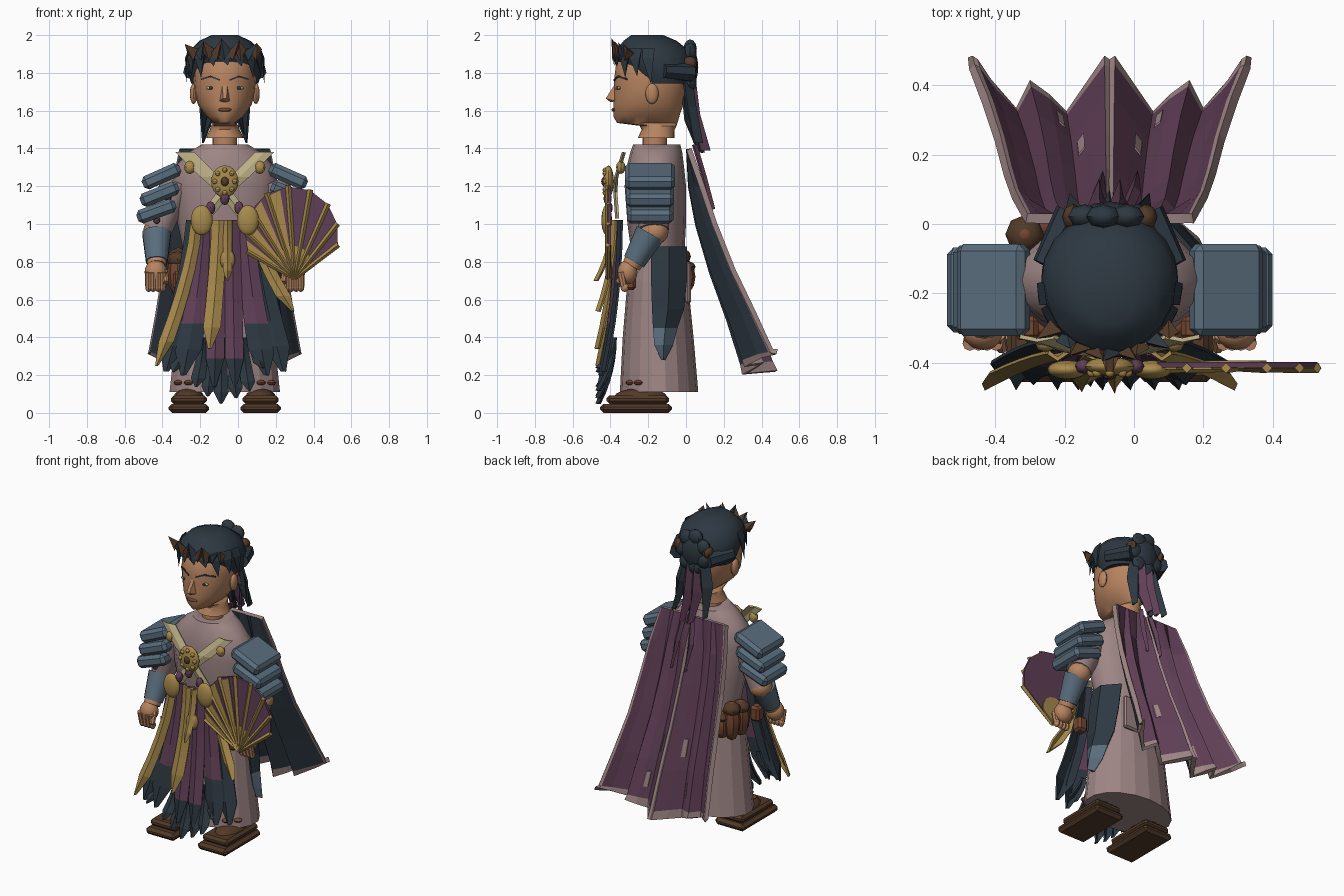
import bpy, bmesh, math
from mathutils import Matrix, Vector

if "Cube" in bpy.data.objects:
    bpy.data.objects.remove(bpy.data.objects["Cube"])
CENTRE = -0.07  # body centreline


def material(name, hexcode):
    lin = [((int(hexcode[i:i + 2], 16) / 255 + .055) / 1.055) ** 2.4 for i in (0, 2, 4)]
    m = bpy.data.materials.new(name)
    m.use_nodes = True
    m.diffuse_color = (*lin, 1)
    m.node_tree.nodes["Principled BSDF"].inputs["Base Color"].default_value = (*lin, 1)
    return m


pink = material("dusty pink cloth", "9E8585")
purple = material("plum cloth", "603F56")
dark = material("dark slate hair and cloth", "2D3841")
slate = material("blue grey armour", "596D7D")
gold = material("old gold", "A88A4C")
cream = material("cream strap", "BBAE84")
brown = material("dark brown leather", "523A28")
pouch_brown = material("red brown leather", "744630")
skin = material("skin", "B78460")


def finish(name, bm, mats, smooth=True, keep=False):
    if not keep:
        bmesh.ops.recalc_face_normals(bm, faces=bm.faces)
    mesh = bpy.data.meshes.new(name)
    bm.to_mesh(mesh)
    bm.free()
    for m in mats if isinstance(mats, tuple) else (mats,):
        mesh.materials.append(m)
    if smooth:
        mesh.shade_smooth()
        mesh.set_sharp_from_angle(angle=math.radians(38))
    ob = bpy.data.objects.new(name, mesh)
    bpy.context.collection.objects.link(ob)
    ob.location.x = CENTRE
    return ob


def loft(name, rings, mat, n=20, smooth=True):
    """Stack of ellipses: height, half width, front y, back y."""
    bm = bmesh.new()
    loops = []
    for z, rx, front, back in rings:
        angles = [math.tau * k / n for k in range(n)]
        loops.append([bm.verts.new((rx * math.sin(a), (front + back) / 2 + (back - front) / 2 * math.cos(a), z))
                      for a in angles])
    for a, b in zip(loops, loops[1:]):
        for k in range(n):
            bm.faces.new((a[k], a[k - 1], b[k - 1], b[k]))
    bm.faces.new(loops[0])
    bm.faces.new(loops[-1])
    return finish(name, bm, mat, smooth)


def ball(name, loc, size, mat, n=12):
    bm = bmesh.new()
    bmesh.ops.create_uvsphere(bm, u_segments=n, v_segments=n // 2 + 2, radius=1,
                              matrix=Matrix.Translation(loc) @ Matrix.Diagonal((*size, 1)))
    return finish(name, bm, mat)


def limb(name, a, b, r1, r2, mat, n=12):
    a, b = Vector(a), Vector(b)
    turn = (b - a).to_track_quat('Z', 'Y').to_matrix().to_4x4()
    bm = bmesh.new()
    bmesh.ops.create_cone(bm, cap_ends=True, segments=n, radius1=r1, radius2=r2, depth=(b - a).length,
                          matrix=Matrix.Translation((a + b) / 2) @ turn)
    return finish(name, bm, mat)


def box(name, loc, size, mat, tilt=0, bevel=.015):
    bm = bmesh.new()
    bmesh.ops.create_cube(bm, size=1, matrix=Matrix.Diagonal((*size, 1)))
    bmesh.ops.bevel(bm, geom=bm.edges[:], offset=bevel, segments=1, affect='EDGES')
    bm.transform(Matrix.Translation(loc) @ Matrix.Rotation(tilt, 4, 'Y'))
    return finish(name, bm, mat, False)


def hull(name, points, mat):
    bm = bmesh.new()
    bmesh.ops.convex_hull(bm, input=[bm.verts.new(p) for p in points])
    return finish(name, bm, mat, False)


def ribbon(name, points, widths, mats, tip=None, across=(1, 0, 0), ridge=(0, -.02, 0), thick=.012):
    """Folded band along a path; faces below the tip height take the second colour."""
    bm = bmesh.new()
    across, ridge = Vector(across), Vector(ridge)
    rows = [[bm.verts.new(Vector(p) + across * w * k + ridge * (1 - abs(2 * k))) for k in (-.5, 0, .5)]
            for p, w in zip(points, widths)]
    for a, b in zip(rows, rows[1:]):
        for k in (0, 1):
            f = bm.faces.new((a[k], a[k + 1], b[k + 1], b[k]))
            if tip and f.calc_center_median().z < tip:
                f.material_index = 1
    ob = finish(name, bm, mats, False)
    ob.modifiers.new("thickness", 'SOLIDIFY').thickness = thick


# Head, neck and face
loft("head", [(1.455, .1, -.255, -.06), (1.5, .078, -.235, -.06), (1.52, .075, -.245, -.05), (1.535, .055, -.365, -.045),
              (1.57, .1, -.385, -.035), (1.63, .142, -.385, -.015), (1.7, .16, -.382, .0), (1.77, .166, -.38, .01),
              (1.85, .16, -.37, .0), (1.93, .1, -.3, -.08)], skin)
loft("neck", [(1.38, .065, -.23, -.1), (1.5, .065, -.23, -.1)], skin)
hull("nose", [(-.012, -.37, 1.75), (.012, -.37, 1.75), (-.03, -.37, 1.65), (.03, -.37, 1.65),
              (-.01, -.425, 1.665), (.01, -.425, 1.665), (0, -.4, 1.645)], skin)
ball("lips", (0, -.38, 1.605), (.036, .014, .011), pouch_brown)


def face_y(x):
    return -.185 - .195 * math.sqrt(1 - (x / .165) ** 2)


for s in (-1, 1):
    ball("ear", (s * .165, -.18, 1.69), (.02, .035, .055), skin)
    ball("eye", (s * .075, face_y(.075) + .005, 1.72), (.026, .01, .009), cream)
    ball("iris", (s * .075, face_y(.075) - .004, 1.72), (.01, .006, .009), dark)
    for (x0, z0), (x1, z1) in (((.025, 1.757), (.075, 1.777)), ((.075, 1.777), (.125, 1.762))):
        hull("eyebrow", [(s * x, face_y(x) + d, z + h) for x, z in ((x0, z0), (x1, z1))
                         for d in (-.006, .02) for h in (0, .009)], dark)

# Hair cap, fringe, crown leaves and bun
loft("hair_cap", [(1.745, .178, -.27, .02), (1.8, .195, -.3, .035), (1.86, .197, -.36, .035), (1.92, .185, -.37, .015),
                  (1.97, .135, -.33, -.05), (2.0, .07, -.29, -.12)], dark)


def around(a, r, z):
    return (r * math.sin(a), -.175 - r * math.cos(a), z)


for k in range(-4, 5):
    a = k * .36
    tip_z = 1.84 - .1 * abs(math.sin(a)) + (.03 if k % 2 else 0)
    hull("fringe_lock", [around(a - .18, .19, 1.93), around(a + .18, .19, 1.93), around(a - .15, .21, 1.88),
                         around(a + .15, .21, 1.88), around(a + .08, .21, tip_z)], dark)
for k in range(-4, 5):
    x, y, lean = .042 * k, -.375 + .004 * k * k, (-.02, .03)[k % 2]
    hull("crown_leaf", [(x - .03, y, 1.905), (x + .03, y, 1.925), (x + .006 * k + lean, y - .02, 1.985 - .008 * abs(k)),
                        (x, y + .04, 1.9), (x, y - .015, 1.865)], (dark if k % 3 == 0 else brown))
ball("hair_bun", (0, .015, 1.83), (.095, .05, .11), dark)
for k in range(7):
    a = math.tau * k / 7
    ball("bun_curl", (.08 * math.cos(a), .022, 1.83 + .1 * math.sin(a)), (.05, .035, .05), dark, 8)
for s in (-1, 1):
    ball("bun_bead", (s * .105, .02, 1.85), (.032, .038, .038), brown, 8)
    limb("side_braid", (s * .185, -.12, 1.81), (s * .11, .03, 1.8), .04, .05, dark, 7)
    ribbon("hair_tail", [(s * .06, -.01, 1.76), (s * .085, .01, 1.62), (s * .115, .045, 1.43)], (.08, .1, .01), dark,
           ridge=(0, .045, 0))
    ribbon("hair_band", [(s * .025, 0, 1.78), (s * .03, .025, 1.58), (s * .03, .08, 1.39)], (.06, .09, .02), purple,
           ridge=(0, .05, 0))
    ribbon("trailing_band", [(s * .03 + .02, .04, 1.42), (s * .05 + .02, .09, 1.25), (s * .05 + .03, .135, 1.08)],
           (.035, .04, .01), purple, ridge=(0, .02, 0))
ribbon("hair_tail_middle", [(0, -.02, 1.76), (0, 0, 1.55), (0, .07, 1.38)], (.08, .09, .01), dark, ridge=(0, .03, 0))

# Robe: torso and long skirt
loft("torso", [(.82, .21, -.285, -.01), (1.0, .25, -.31, .0), (1.2, .28, -.325, .0), (1.3, .268, -.315, -.01),
               (1.38, .19, -.295, -.02), (1.42, .125, -.28, -.03)], pink, 16)
loft("skirt", [(.11, .297, -.35, .065), (.4, .265, -.335, .04), (.7, .235, -.31, .01), (.87, .2, -.28, -.02)],
     pink, 18, False)
ribbon("hip_drape", [(.21, -.09, .88), (.235, -.09, .7), (.25, -.095, .55), (.265, -.11, .45), (.28, -.118, .36),
                     (.29, -.12, .28)], (.19, .19, .17, .13, .1, .02), (dark, slate), .45,
       across=(-.4, 1, 0), ridge=(.045, 0, 0))
box("back_panel", (.08, .012, .69), (.16, .03, .22), pink, bevel=.01)

# Arms, armour and sandals on both sides
for s in (-1, 1):
    limb("sleeve", (s * .25, -.17, 1.22), (s * .36, -.17, .97), .085, .08, pink)
    ball("elbow", (s * .36, -.165, .96), (.073, .073, .07), skin)
    limb("forearm", (s * .36, -.165, .97), (s * .36, -.29, .78), .07, .05, skin)
    limb("bracer", (s * .36, -.19, .95), (s * .36, -.275, .8), .08, .06, slate, 10)
    ball("palm", (s * .365, -.31, .745), (.06, .053, .065), skin)
    for k in range(4):
        x = s * (.328 + .025 * k)
        limb("finger", (x, -.345, .745), (x, -.33, .67), .021, .018, skin, 8)
        ball("fingertip", (x, -.325, .665), (.018, .022, .025), skin, 8)
    limb("thumb", (s * .32, -.32, .75), (s * .31, -.36, .69), .02, .016, skin, 8)
    for k, (x, z) in enumerate(((.335, 1.253), (.345, 1.158), (.362, 1.068))):
        box("shoulder_plate", (s * x, -.19, z), (.215, .265 - .01 * k, .075), slate, s * math.radians(24 - 2 * k), .02)
    box("sandal_sole", (s * .19, -.265, .024), (.215, .38, .048), brown, bevel=.018)
    box("sandal_top", (s * .19, -.255, .07), (.19, .33, .045), brown, bevel=.015)
    ball("foot", (s * .19, -.24, .085), (.08, .14, .045), brown)
    for k in (0, 1):
        ball("hem_toggle", (s * (.19 + .055 * k), -.295 + .045 * k, .16), (.026, .026, .014), pouch_brown, 8)
    box("belt_pouch", (s * .24, -.3, .7), (.07, .07, .1), pouch_brown)

# Hip pouches
for x, y, z, h in ((-.245, -.03, .75, .13), (-.25, -.12, .74, .12), (-.19, -.005, .72, .09)):
    ball("hip_pouch", (x, y, z), (.055, .055, h), pouch_brown, 8)
    ball("pouch_flap", (x, y, z + h * .6), (.056, .056, h * .35), brown, 8)


# Layered hanging strips
def strip(name, x0, x1, z1, w0, w1, y, mats, tip=None, z0=1.02):
    ts = [k / 6 for k in range(7)]
    pts = [(x0 + (x1 - x0) * t ** 1.5, y - .085 * t * t, z0 + (z1 - z0) * t) for t in ts]
    ribbon(name, pts, [(w0 + (w1 - w0) * t) * (.2 if t == 1 else 1) for t in ts], mats, tip)


for s in (-1, 1):
    strip("inner_plum_strip", s * .04, s * .055, .14, .09, .1, -.365, (purple, dark), .34)
    strip("outer_plum_strip", s * .11, s * .22, .2, .1, .15, -.36, (purple, dark), .48)
    strip("outer_dark_strip", s * .16, s * .31, .22, .09, .15, -.345, dark)
    strip("side_gold_strip", s * .15, s * .36, .25 if s < 0 else .54, .06, .085, -.375, gold)
strip("long_gold_strip", -.03, -.08, .34, .08, .095, -.38, gold)
strip("short_gold_strip", .015, .015, .7, .045, .05, -.385, gold)
for x, z in ((-.27, .22), (-.15, .14), (-.09, .09), (-.02, .05), (.06, .08), (.13, .12), (.2, .24)):
    strip("ragged_tail", x * .75, x, z, .04, .085, -.375, dark, z0=.4)


# Chest straps and medallions
def medallion(name, x, z, rx, rz, y=-.41):
    ball(name, (x, y, z), (rx, .028, rz), gold, 16)


for s in (-1, 1):
    ribbon("chest_strap", [(s * .21, -.33, 1.38), (s * .08, -.37, 1.25), (0, -.375, 1.17), (-s * .11, -.365, 1.03)],
           (.1, .1, .08, .07), cream, ridge=(0, -.01, 0))
    medallion("hip_medallion", s * .122, 1.02, .058, .08, -.42)
    ball("shoulder_bead", (s * .185, -.345, 1.3), (.03, .025, .035), gold, 8)
    ball("plum_bead", (s * .075, -.41, 1.085), (.025, .022, .035), purple, 8)
ball("middle_bead", (0, -.415, 1.135), (.025, .022, .035), purple, 8)
medallion("chest_medallion", 0, 1.225, .072, .085)
medallion("lower_medallion", .015, .81, .04, .055, -.4)
for k in range(8):
    a = math.tau * k / 8
    ball("medallion_stud", (.052 * math.cos(a), -.428, 1.225 + .06 * math.sin(a)), (.014, .014, .014), gold, 8)
ball("medallion_heart", (0, -.435, 1.225), (.022, .014, .025), brown, 8)
for k in range(4):
    ball("sleeve_stud", (-.27 - .03 * k, -.255, 1.2 - .06 * k), (.018, .02, .02), purple, 8)

# Folding fan held in the left hand, ribs on its front
pivot = Vector((.37, -.405, .71))


def spoke(k, scale=1, y=0):
    a = math.radians(38 + 14 * k)
    r = (.29 + .2 * math.sin(math.pi * k / 8)) * scale
    return pivot + Vector((r * math.cos(a), y, r * math.sin(a)))


for k in range(8):
    hull("fan_panel", [spoke(j, f, y) for j in (k, k + 1) for f in (.3, 1) for y in (-.008, .008)], purple)
    hull("fan_base", [spoke(j, f, y) for j in (k, k + 1) for f in (.02, .36) for y in (-.012, .012)], gold)
for k in range(9):
    limb("fan_rib", spoke(k, 0, -.01), spoke(k, 1.01, -.01), .01, .015, gold, 4)
    if k > 4:
        hull("fan_gold_leaf", [spoke(k - j, f, y) for j in (0, .62) for f in (.34, .97) for y in (-.014, 0)], gold)

# Split pleated cape: plum outside, dark lining, pink edges and worn patches
profile = [(1.4, .02, .6), (1.2, .09, .69), (1.0, .155, .74), (.75, .25, .8), (.5, .36, .89), (.27, .45, .985), (.22, .475, 1)]
pleats = [(.015, 0), (.07, -.08), (.125, -.16), (.175, -.11), (.23, -.07), (.27, -.15), (.34, -.07), (.38, -.01), (.395, 0)]
for s in (-1, 1):
    bm = bmesh.new()
    rows = []
    for i, (z, y, spread) in enumerate(profile):
        t = i / (len(profile) - 1)
        rows.append([bm.verts.new((s * x * spread, y + d * t ** .55 + .01, z + (d + x) * .3 * t ** 3)) for x, d in pleats])
    for i, (a, b) in enumerate(zip(rows, rows[1:])):
        for k in range(len(pleats) - 1):
            corners = (a[k], a[k + 1], b[k + 1], b[k])
            f = bm.faces.new(corners)
            if i == len(profile) - 2 or k == len(pleats) - 2:
                f.material_index = 2
            if (i, k) in ((4, 2), (3, 1)):
                mid = f.calc_center_median()
                hull("cape_patch", [mid + (v.co - mid) * .4 + Vector((0, d, 0)) for v in corners for d in (-.002, .006)], pink)
    if s < 0:
        bmesh.ops.reverse_faces(bm, faces=bm.faces)
    cape = finish("cape_half", bm, (purple, dark, pink), False, keep=True)
    mod = cape.modifiers.new("lining", 'SOLIDIFY')
    mod.thickness, mod.offset = .03, -1
    mod.material_offset, mod.material_offset_rim = 1, 2
